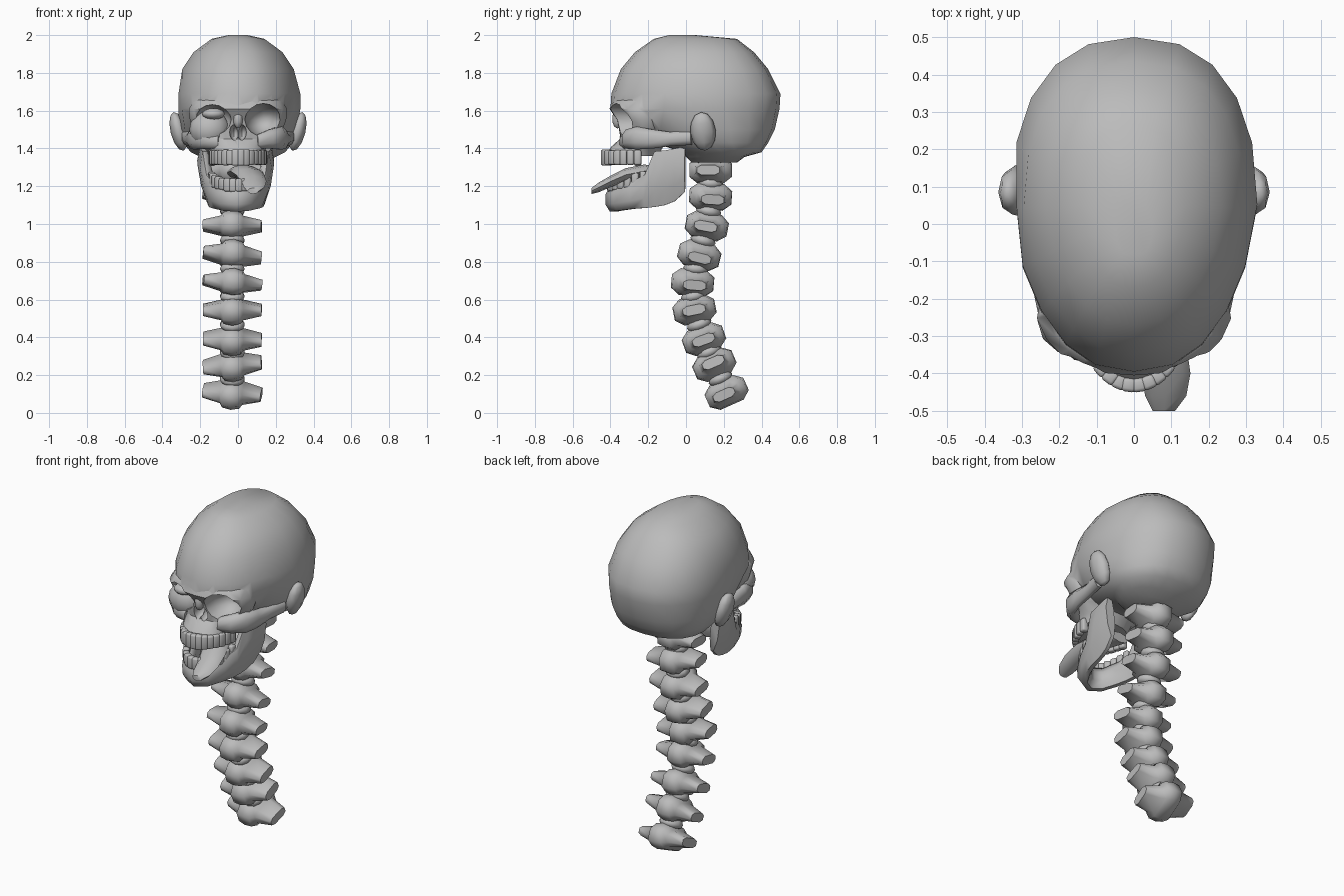
import bpy, bmesh, math, random
from mathutils import Vector, Matrix, Euler

if "Cube" in bpy.data.objects:
    bpy.data.objects.remove(bpy.data.objects["Cube"])

random.seed(4)
bone = bpy.data.materials.new("bone_grey")
bone.diffuse_color = (0.5, 0.5, 0.5, 1)
bone.use_nodes = True
bone.node_tree.nodes["Principled BSDF"].inputs["Base Color"].default_value = bone.diffuse_color


def shade(ob, angle):
    bpy.ops.object.select_all(action='DESELECT')
    ob.select_set(True)
    bpy.context.view_layer.objects.active = ob
    bpy.ops.object.shade_smooth_by_angle(angle=math.radians(angle))


def finish(name, bm, angle=50):
    bmesh.ops.recalc_face_normals(bm, faces=bm.faces[:])
    me = bpy.data.meshes.new(name)
    bm.to_mesh(me)
    bm.free()
    ob = bpy.data.objects.new(name, me)
    bpy.context.collection.objects.link(ob)
    me.materials.append(bone)
    shade(ob, angle)
    return ob


def loft(bm, rings):
    """Skin a list of equal-length point rings and cap both ends."""
    vs = [[bm.verts.new(p) for p in r] for r in rings]
    n = len(vs[0])
    for a, b in zip(vs, vs[1:]):
        for i in range(n):
            bm.faces.new((a[i], a[(i + 1) % n], b[(i + 1) % n], b[i]))
    bm.faces.new(vs[0])
    bm.faces.new(vs[-1])


def ball(name, loc, size, rot=(0, 0, 0), seg=12, rows=8):
    bm = bmesh.new()
    bmesh.ops.create_uvsphere(bm, u_segments=seg, v_segments=rows, radius=1)
    bm.transform(Matrix.LocRotScale(Vector(loc), Euler(rot), Vector(size)))
    return finish(name, bm, 70)


def egg_ring(z, front, back, hw, n=20, power=2.35):
    """Horizontal superellipse section between a front and back y."""
    mid, half, pts = (front + back) / 2, (back - front) / 2, []
    for i in range(n):
        a = 2 * math.pi * i / n
        c, s = math.cos(a), math.sin(a)
        x = hw * math.copysign(abs(c) ** (2 / power), c)
        y = mid + half * math.copysign(abs(s) ** (2 / power), s)
        if y < mid:                       # forehead narrower than the back
            x *= 1 - 0.16 * (mid - y) / half
        pts.append((max(x, -0.315), y, z))
    return pts


def cut(target, cutter, mode='DIFFERENCE'):
    m = target.modifiers.new("cut", 'BOOLEAN')
    m.operation, m.object, m.solver = mode, cutter, 'EXACT'
    bpy.context.view_layer.objects.active = target
    bpy.ops.object.modifier_apply(modifier=m.name)


# Cranium: horizontal sections (z, front y, back y, half width)
bm = bmesh.new()
loft(bm, [egg_ring(*r) for r in (
    (2.0, -0.09, 0.05, 0.05), (1.98, -0.17, 0.27, 0.14), (1.91, -0.27, 0.36, 0.235),
    (1.82, -0.345, 0.435, 0.295), (1.69, -0.395, 0.50, 0.33), (1.61, -0.40, 0.495, 0.33),
    (1.5, -0.27, 0.47, 0.312), (1.43, -0.17, 0.435, 0.29), (1.38, -0.02, 0.40, 0.25),
    (1.355, 0.0, 0.31, 0.2), (1.325, 0.03, 0.27, 0.14))])
skull = finish("cranium", bm)

# Upper face from brow to palate
bm = bmesh.new()
loft(bm, [egg_ring(*r) for r in (
    (1.73, -0.28, -0.1, 0.15), (1.65, -0.39, -0.1, 0.235), (1.61, -0.405, -0.1, 0.26),
    (1.55, -0.365, -0.1, 0.255), (1.5, -0.355, -0.1, 0.235), (1.45, -0.35, -0.1, 0.195),
    (1.41, -0.395, -0.12, 0.15), (1.36, -0.43, -0.15, 0.14))])
face = finish("upper_face", bm)
cut(skull, face, 'UNION')
bpy.data.objects.remove(face)

# Eye sockets and nose opening
for loc, size in (((0.135, -0.37, 1.55), (0.1, 0.17, 0.088)),
                  ((-0.135, -0.37, 1.55), (0.1, 0.16, 0.082)),
                  ((0.02, -0.37, 1.485), (0.026, 0.09, 0.042)),
                  ((-0.02, -0.37, 1.485), (0.026, 0.09, 0.042)),
                  ((0, -0.37, 1.515), (0.022, 0.07, 0.045))):
    cutter = ball("socket_cutter", loc, size)
    cut(skull, cutter)
    bpy.data.objects.remove(cutter)
shade(skull, 50)

# Swollen eye filling one socket
ball("swollen_eye", (-0.15, -0.26, 1.50), (0.108, 0.095, 0.1))
ball("eye_lid", (-0.13, -0.32, 1.583), (0.06, 0.05, 0.03))
ball("nose_bridge", (0, -0.355, 1.565), (0.028, 0.035, 0.06), (-0.15, 0, 0), 8, 6)


def tube(name, stations, pinch=0.0):
    """Rounded bar through (x, y, z, thickness, height) stations."""
    bm, rings = bmesh.new(), []
    for i, (x, y, z, t, h) in enumerate(stations):
        a, b = stations[max(i - 1, 0)], stations[min(i + 1, len(stations) - 1)]
        side = Vector((b[1] - a[1], a[0] - b[0], 0)).normalized()
        rings.append([Vector((x, y, z)) + side * t * math.cos(k * math.pi / 4 + 0.39)
                      + Vector((0, 0, h * math.sin(k * math.pi / 4 + 0.39))) for k in range(8)])
    loft(bm, rings)
    for v in bm.verts:                    # narrower towards the bottom
        v.co.x *= 1 - pinch * max(0, min(1, (1.32 - v.co.z) / 0.25))
    return finish(name, bm, 60)


# Cheekbones with arches, and ears
for s, side in ((1, "right"), (-1, "left")):
    tube("cheekbone_" + side, [(s * x, y, z, t, h) for x, y, z, t, h in (
        (0.10, -0.32, 1.435, 0.035, 0.04), (0.17, -0.305, 1.45, 0.04, 0.055),
        (0.222, -0.255, 1.455, 0.035, 0.065), (0.243, -0.18, 1.45, 0.028, 0.055),
        (0.25, -0.08, 1.45, 0.03, 0.04), (0.27, 0.03, 1.46, 0.03, 0.045))])
    ball("ear_" + side, (s * 0.315, 0.09, 1.49), (0.042, 0.068, 0.106), (0.1, s * 0.25, 0), 8, 6)

# Lower jaw: half stations (x, y, bottom z, top z, thickness), mirrored
half = [(0, -0.385, 1.065, 1.195, 0.042), (0.075, -0.355, 1.07, 1.20, 0.04),
        (0.125, -0.28, 1.08, 1.225, 0.036), (0.15, -0.215, 1.085, 1.26, 0.034),
        (0.162, -0.165, 1.09, 1.385, 0.032), (0.168, -0.11, 1.10, 1.39, 0.032),
        (0.174, -0.06, 1.12, 1.40, 0.03), (0.178, -0.005, 1.17, 1.41, 0.026)]
full = [(-x, y, a, b, t) for x, y, a, b, t in reversed(half[1:])] + half
tube("lower_jaw", [(x - 0.012, y, (a + b) / 2, t * 1.08, (b - a) / 2 * 1.08)
                   for x, y, a, b, t in full], 0.2)


def teeth(name, count, cx, cy, rx, ry, z_front, z_back, h):
    bm = bmesh.new()
    for i in range(count):
        a = math.pi * (0.04 + 0.92 * i / (count - 1))
        depth = math.sin(a)
        loc = Vector((cx + rx * math.cos(a), cy - ry * depth,
                      z_back + (z_front - z_back) * depth))
        new = bmesh.ops.create_cube(bm, size=2)["verts"]
        yaw = math.atan2(-ry * math.cos(a), -rx * math.sin(a))
        bmesh.ops.transform(bm, verts=new, matrix=Matrix.LocRotScale(
            loc, Euler((0, 0, yaw)), Vector((0.019, 0.018, h * random.uniform(0.9, 1.05)))))
    bmesh.ops.bevel(bm, geom=bm.edges[:], offset=0.009, segments=2, profile=0.5,
                    affect='EDGES')
    finish(name, bm)


teeth("upper_teeth", 16, 0, -0.23, 0.138, 0.202, 1.352, 1.352, 0.042)
teeth("lower_teeth", 14, -0.012, -0.2, 0.128, 0.2, 1.205, 1.25, 0.034)

# Tongue hanging out to one side: (x, y, z, half width, half thickness)
bm = bmesh.new()
loft(bm, [[(x + w * math.cos(k * math.pi / 4), y, z + t * math.sin(k * math.pi / 4))
           for k in range(8)] for x, y, z, w, t in (
    (0.0, -0.12, 1.27, 0.06, 0.03), (0.03, -0.22, 1.28, 0.07, 0.035),
    (0.065, -0.32, 1.26, 0.075, 0.035), (0.085, -0.40, 1.225, 0.066, 0.03),
    (0.085, -0.46, 1.195, 0.055, 0.026), (0.08, -0.50, 1.175, 0.03, 0.016))])
finish("tongue", bm)

# Spine: (y, z) of every vertebra, a faceted core with a tapered blade to each side
spine = [(0.13, 1.285), (0.13, 1.145), (0.11, 0.99), (0.07, 0.835), (0.035, 0.69),
         (0.045, 0.545), (0.095, 0.39), (0.15, 0.255), (0.215, 0.108)]


def section(x, ry, rz):
    """Chamfered rectangle across the x axis."""
    return [(x, sy * ry * a, sz * rz * b) for sy, sz, a, b in (
        (1, 1, 1, 0.5), (1, 1, 0.6, 1), (-1, 1, 0.6, 1), (-1, 1, 1, 0.5),
        (-1, -1, 1, 0.5), (-1, -1, 0.6, 1), (1, -1, 0.6, 1), (1, -1, 1, 0.5))]


for i, (y, z) in enumerate(spine):
    a, b = spine[max(i - 1, 0)], spine[min(i + 1, len(spine) - 1)]
    tilt = math.atan2(b[0] - a[0], a[1] - b[1])
    place = Matrix.LocRotScale(Vector((-0.03, y, z)), Euler(
        (tilt, random.uniform(-0.12, 0.12), random.uniform(-0.1, 0.1))), None)
    bm = bmesh.new()
    loft(bm, [section(*r) for r in (
        (-0.155, 0.06, 0.026), (-0.06, 0.08, 0.046), (-0.045, 0.108, 0.062),
        (0, 0.113, 0.071), (0.045, 0.108, 0.062), (0.06, 0.08, 0.046), (0.155, 0.06, 0.026))])
    bm.transform(place)
    finish("vertebra_%d" % (i + 1), bm, 60)
    if i:                                  # cushion disc between neighbours
        py, pz = spine[i - 1]
        ball("disc_%d" % i, (-0.03, (y + py) / 2, (z + pz) / 2), (0.068, 0.068, 0.036),
             (tilt, 0, 0), 10, 6)
ball("neck_joint", (-0.02, 0.13, 1.345), (0.09, 0.09, 0.05), (0, 0, 0), 10, 6)
